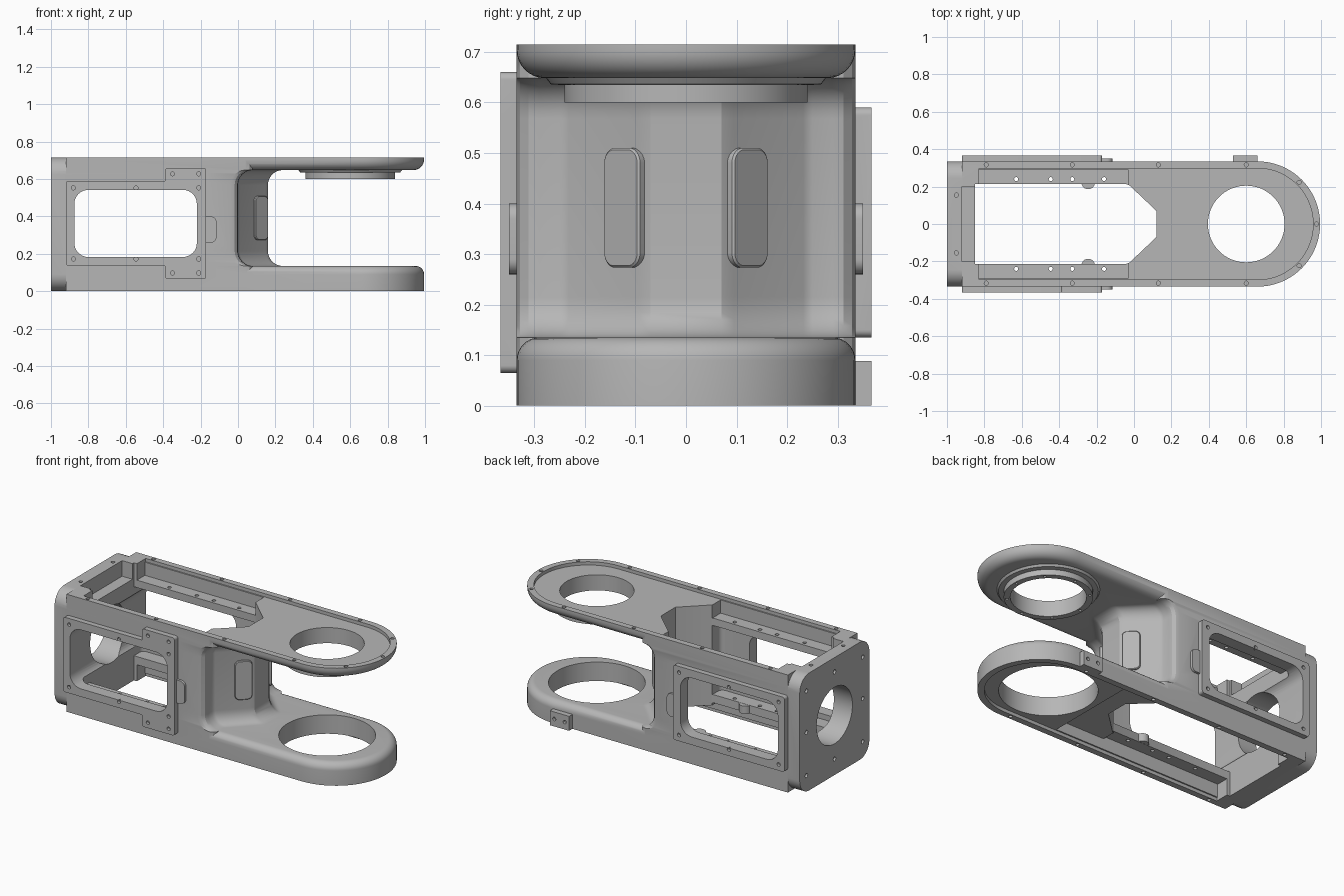
import bpy, bmesh, math

if "Cube" in bpy.data.objects:
    bpy.data.objects.remove(bpy.data.objects["Cube"])

grey = bpy.data.materials.new("cast_grey")
grey.use_nodes = True
grey.diffuse_color = (0.47, 0.47, 0.47, 1)
grey.node_tree.nodes["Principled BSDF"].inputs["Base Color"].default_value = (0.47, 0.47, 0.47, 1)

HALF, TOP, MID = 0.335, 0.715, 0.3625
PLANES = {"xy": lambda a, b, h: (a, b, h),
          "xz": lambda a, b, h: (a, h, b),
          "yz": lambda a, b, h: (h, a, b)}


# ---- helpers: outlines, lofted solids, booleans
def arc(cx, cy, r, start, end, n):
    step = math.radians(end - start) / n
    return [(cx + r * math.cos(math.radians(start) + i * step),
             cy + r * math.sin(math.radians(start) + i * step)) for i in range(n + 1)]


def circle(cx, cy, r, n=64):
    return arc(cx, cy, r, 0, 360, n)[:-1]


def rect(a0, a1, b0, b1, r=0.0):
    if r == 0:
        return [(a0, b0), (a1, b0), (a1, b1), (a0, b1)]
    corners = [(a1 - r, b1 - r), (a0 + r, b1 - r), (a0 + r, b0 + r), (a1 - r, b0 + r)]
    return [p for i, (a, b) in enumerate(corners) for p in arc(a, b, r, 90 * i, 90 * i + 90, 8)]


def slot(r, x0):
    return [(x0, -r)] + arc(0.66, 0, r, -90, 90, 40) + [(x0, r)]


def mirrored(half):
    return half + [(x, -y) for x, y in reversed(half)]


def loft(bm, layers, plane="xy"):
    rings = [[bm.verts.new(PLANES[plane](a, b, h)) for a, b in pts] for pts, h in layers]
    n = len(rings[0])
    for low, high in zip(rings, rings[1:]):
        for i in range(n):
            j = (i + 1) % n
            bm.faces.new((low[i], low[j], high[j], high[i]))
    bm.faces.new(rings[0])
    bm.faces.new(rings[-1])


def solid(name, *lofts):
    """Each loft is (layers, plane)."""
    bm = bmesh.new()
    for layers, plane in lofts:
        loft(bm, layers, plane)
    bmesh.ops.recalc_face_normals(bm, faces=bm.faces)
    mesh = bpy.data.meshes.new(name)
    bm.to_mesh(mesh)
    bm.free()
    mesh.materials.append(grey)
    ob = bpy.data.objects.new(name, mesh)
    bpy.context.scene.collection.objects.link(ob)
    return ob


def prism(name, outline, h0, h1, plane="xy"):
    return solid(name, ([(outline, h0), (outline, h1)], plane))


def combine(target, tool, operation):
    mod = target.modifiers.new("bool", "BOOLEAN")
    mod.operation, mod.solver, mod.object = operation, "EXACT", tool
    bpy.context.view_layer.objects.active = target
    bpy.ops.object.modifier_apply(modifier=mod.name)
    bpy.data.objects.remove(tool)


def add(tool):
    combine(housing, tool, "UNION")


def cut(tool):
    combine(housing, tool, "DIFFERENCE")


# ---- core box with the angled web, flared where it meets the two fork arms
def web(d):
    return mirrored([(-0.92, HALF), (-0.04 + d, HALF), (-0.018 + d, 0.328), (-0.004 + d, 0.312),
                     (d, 0.29), (d, 0.25), (0.008 + d, 0.232), (0.145 + d, 0.095), (0.16 + d, 0.07)])


FILLET, STEPS = 0.08, 8
flare = [(FILLET * (1 - math.sin(t)), FILLET * (1 - math.cos(t)))
         for t in [math.pi / 2 * i / STEPS for i in range(STEPS + 1)]]
core_layers = [(web(FILLET), 0)] + [(web(d), 0.135 + h) for d, h in flare]
core_layers += [(web(d), 0.648 - h) for d, h in reversed(flare)] + [(web(FILLET), TOP)]
housing = solid("arm_housing", (core_layers, "xy"))

# ---- fork arms with rounded inner edges
for name, face, edge, r in (("lower_arm", 0.135, 0, 0.045), ("upper_arm", 0.648, TOP, 0.056)):
    way = 1 if edge > face else -1
    layers = [(slot(HALF - r * (1 - math.sin(t)), -0.3), face + way * r * (1 - math.cos(t)))
              for t in [math.pi / 2 * i / 8 for i in range(9)]]
    add(solid(name, (layers + [(slot(HALF, -0.3), edge)], "xy")))

# ---- end flange, bearing collar, side plates, tabs and rear boss
add(prism("end_flange", rect(-HALF, HALF, 0, TOP, 0.09), -1, -0.915, "yz"))
add(solid("bearing_collar", ([(circle(0.6, 0, r), z) for r, z in
          ((0.24, 0.6), (0.24, 0.634), (0.268, 0.636), (0.285, 0.66))], "xy")))
for side in (-1, 1):
    y0, y1 = side * 0.3, side * 0.367
    add(prism("side_plate", rect(-0.92, -0.17, 0.135, 0.59, 0.015), y0, y1, "xz"))
    add(prism("plate_tab", rect(-0.25, -0.115, 0.26, 0.4, 0.03), y0, side * 0.35, "xz"))
add(prism("tall_plate", rect(-0.39, -0.17, 0.065, 0.66, 0.015), -0.3, -0.367, "xz"))
add(prism("rear_boss", rect(0.53, 0.66, 0, 0.088), 0.3, 0.367, "xz"))

# ---- hollow inside: chamber, through opening, ledge recesses, shallow cover recesses
cut(prism("chamber", rect(-0.85, -0.03, -0.295, 0.295, 0.03), 0.15, 0.57))
cut(prism("opening", mirrored([(-0.85, 0.213), (-0.04, 0.213), (-0.025, 0.207), (0.12, 0.07)]), -0.1, 0.8))
for name, x1, z0, z1 in (("top_ledge", -0.03, 0.615, 0.8), ("bottom_ledge", -0.03, -0.1, 0.1),
                         ("belly_pocket", 0.3, -0.1, 0.085)):
    cut(prism(name, rect(-0.83, x1, -0.29, 0.29), z0, z1))
cut(prism("top_cover_recess", slot(0.298, -0.83), 0.695, 0.8))
cut(prism("bottom_cover_recess", slot(0.298, -0.83), -0.1, 0.02))
cut(prism("end_notch", rect(-0.92, -0.8, -0.2, 0.2), 0.62, 0.8))

# ---- bearing bores, cable port and side windows
cut(prism("upper_bore", circle(0.6, 0, 0.205), 0.5, 0.8))
cut(prism("lower_bore", circle(0.6, 0, 0.267), -0.1, 0.3))
cut(prism("cable_port", circle(0, MID, 0.172), -1.1, -0.8, "yz"))
cut(prism("windows", rect(-0.875, -0.22, 0.183, 0.542, 0.075), -0.5, 0.5, "xz"))

# ---- bolt holes
holes = []


def hole(a, b, h0, h1, plane="xy", r=0.011):
    pts = circle(a, b, r, 12)
    holes.append(([(pts, h0), (pts, h1)], plane))


for s in (-1, 1):
    for x in (-0.79, -0.33, 0.13, 0.6):
        for z in (0.0, TOP):
            hole(x, s * 0.316, z - 0.012, z + 0.012)
    hole(0.883, s * 0.223, TOP - 0.012, TOP + 0.012)
    hole(-0.95, s * 0.155, TOP - 0.03, TOP + 0.03)
    for x in (-0.63, -0.445, -0.33, -0.16):
        hole(x, s * 0.24, 0.54, 0.63)
        hole(x, s * 0.24, 0.09, 0.16)
    for dz in (-0.19, 0.19):
        for x in (-0.88, -0.545, -0.21):
            hole(x, MID + dz, s * 0.35, s * 0.38, "xz")
    for x in (-0.35, -0.21):
        hole(x, MID + s * 0.265, -0.38, -0.35, "xz")
    hole(0.595 + s * 0.035, 0.045, 0.35, 0.38, "xz")
    for z in (0.1, MID, TOP - 0.1):
        hole(s * 0.27, z, -1.02, -0.97, "yz", 0.013)
    hole(0, MID + s * 0.265, -1.02, -0.97, "yz", 0.013)
hole(0.975, 0, TOP - 0.012, TOP + 0.012)
for a, b in circle(0.6, 0, 0.223, 8):
    hole(a, b, 0.58, 0.615, r=0.008)
cut(solid("bolt_holes", *holes))

# ---- smooth the rounded parts
def finish(ob):
    bpy.ops.object.select_all(action="DESELECT")
    ob.select_set(True)
    bpy.context.view_layer.objects.active = ob
    bpy.ops.object.shade_smooth_by_angle(angle=math.radians(25))


finish(housing)

# ---- raised pads on the angled web faces, and ledge lugs
for side, label in ((1, "left"), (-1, "right")):
    layers = [(rect(-0.05, 0.05, 0.273, 0.51, 0.03), -0.012), (rect(-0.05, 0.05, 0.273, 0.51, 0.03), 0.006),
              (rect(-0.046, 0.046, 0.277, 0.506, 0.026), 0.01)]
    pad = solid("web_pad_" + label, (layers, "yz"))
    pad.location = (0.122, side * 0.122, 0)
    pad.rotation_euler.z = side * math.pi / 4
    finish(pad)
    finish(prism("ledge_lug_" + label, circle(-0.245, side * 0.222, 0.036, 24), 0.101, 0.149))
